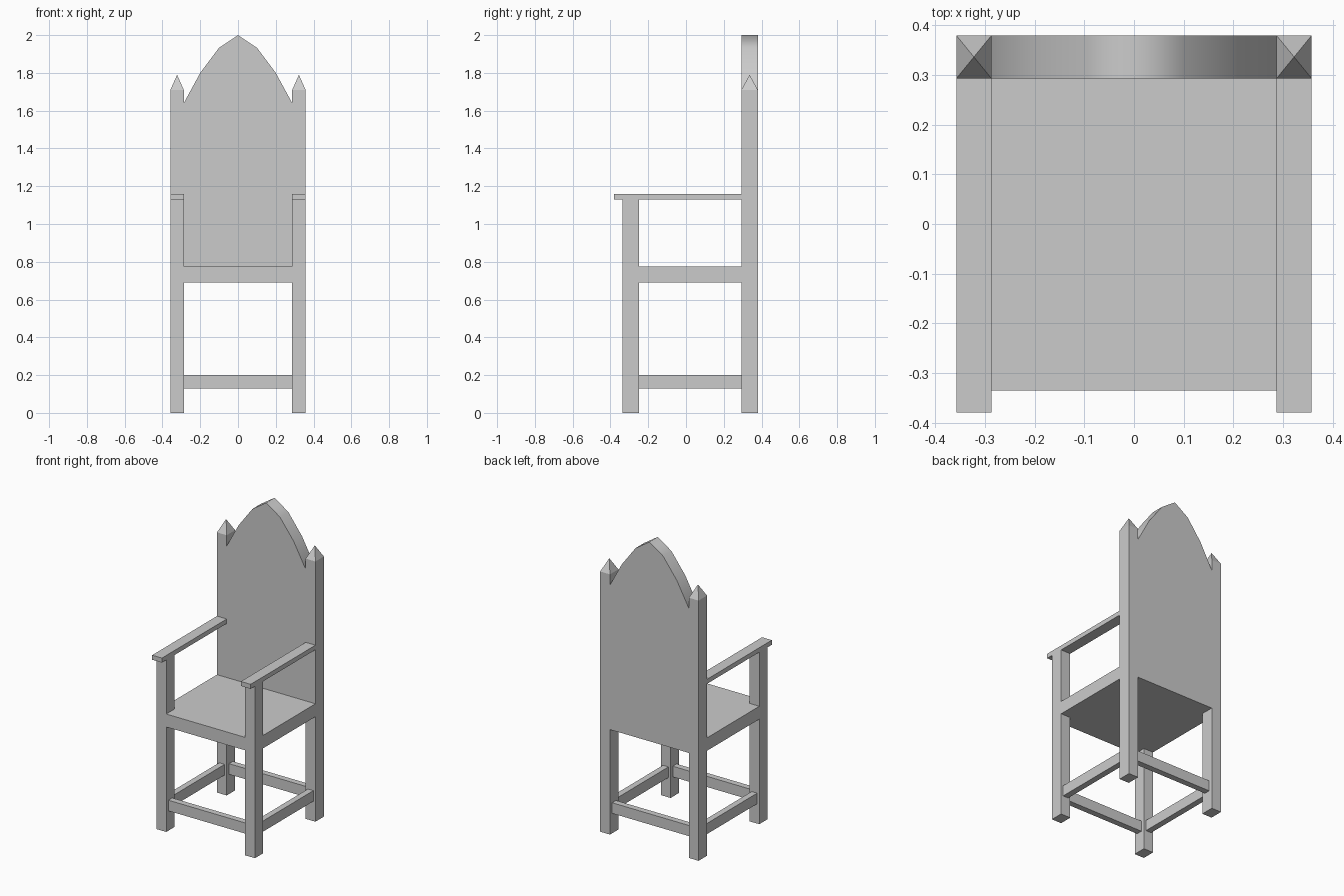
import bpy, bmesh, math

if "Cube" in bpy.data.objects:
    bpy.data.objects.remove(bpy.data.objects["Cube"])

XI, XO = 0.287, 0.358          # inner / outer faces of the legs
FY0, FY1 = -0.335, -0.25       # front leg depth
BY0, BY1 = 0.293, 0.38         # back post depth
SEAT0, SEAT1 = 0.69, 0.775     # seat bottom / top


def finish(name, bm):
    bmesh.ops.recalc_face_normals(bm, faces=bm.faces[:])
    me = bpy.data.meshes.new(name)
    bm.to_mesh(me)
    bm.free()
    ob = bpy.data.objects.new(name, me)
    bpy.context.collection.objects.link(ob)
    return ob


def prism(name, points, direction):
    """Extrude a closed outline of 3D points along a direction."""
    bm = bmesh.new()
    face = bm.faces.new([bm.verts.new(p) for p in points])
    out = bmesh.ops.extrude_face_region(bm, geom=[face], use_keep_orig=True)
    moved = [v for v in out["geom"] if isinstance(v, bmesh.types.BMVert)]
    bmesh.ops.translate(bm, verts=moved, vec=direction)
    return finish(name, bm)


def box(name, x0, x1, y0, y1, z0, z1):
    return prism(name, [(x0, y0, z0), (x1, y0, z0), (x1, y1, z0), (x0, y1, z0)],
                 (0, 0, z1 - z0))


def mirror_x(ob):
    m = ob.modifiers.new("mirror", "MIRROR")
    m.use_mirror_merge = False
    return ob


# Front legs carrying the armrests
mirror_x(box("front_leg", XI, XO, FY0, FY1, 0, 1.13))
mirror_x(box("armrest", XI, XO, -0.38, BY0, 1.13, 1.16))

# Back posts with pyramid finials
post = box("back_post", XI, XO, BY0, BY1, 0, 1.71)
bm = bmesh.new()
bm.from_mesh(post.data)
top = max(bm.faces, key=lambda f: f.calc_center_median().z)
tip = bmesh.ops.poke(bm, faces=[top])["verts"][0]
tip.co.z = 1.79
bm.to_mesh(post.data)
bm.free()
mirror_x(post)

# Seat, notched around the front legs
half = [(XI, FY0), (XI, FY1), (XO, FY1), (XO, BY0)]
outline = half + [(-x, y) for x, y in reversed(half)]
prism("seat", [(x, y, SEAT0) for x, y in outline], (0, 0, SEAT1 - SEAT0))

# Back panel with pointed arch
arch = [(XI, SEAT0), (XI, 1.64), (0.2, 1.80), (0.1, 1.933)]
outline = arch + [(0, 2.0)] + [(-x, z) for x, z in reversed(arch)]
panel = prism("back_panel", [(x, BY0, z) for x, z in outline], (0, BY1 - BY0, 0))
bpy.context.view_layer.objects.active = panel
panel.select_set(True)
bpy.ops.object.shade_smooth_by_angle(angle=math.radians(70))

# Stretchers between the legs
xm, t = (XI + XO) / 2, 0.02
mirror_x(box("side_stretcher", xm - t, xm + t, FY1, BY0, 0.13, 0.2))
for name, y in (("front_stretcher", (FY0 + FY1) / 2), ("back_stretcher", (BY0 + BY1) / 2)):
    box(name, -XI, XI, y - t, y + t, 0.13, 0.2)
